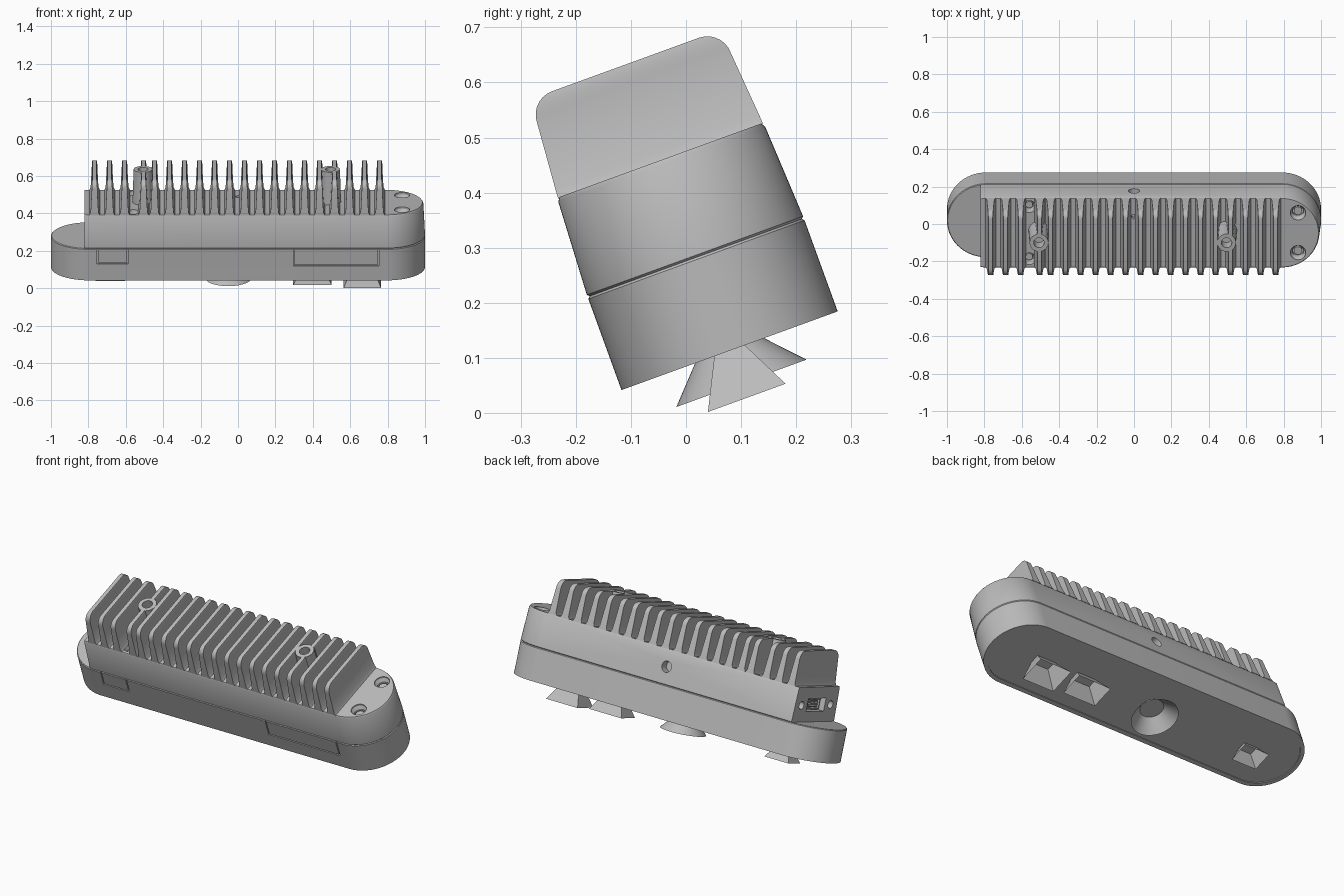
import bpy, bmesh, math
from mathutils import Matrix, Vector

if "Cube" in bpy.data.objects:
    bpy.data.objects.remove(bpy.data.objects["Cube"])

TILT = Matrix.Rotation(math.radians(20), 4, 'X')
MID = 0.113           # centre line of the housing before tilting
SPLIT, DECK, TOP = 0.259, 0.447, 0.632
END = -0.82           # flat connector end of the upper shell

grey = bpy.data.materials.new("aluminium grey")
grey.use_nodes = True
grey.diffuse_color = (0.5, 0.5, 0.5, 1)
grey.node_tree.nodes["Principled BSDF"].inputs["Base Color"].default_value = (0.5, 0.5, 0.5, 1)


def oval(x, y, rx, ry, z, n=32, turn=0.0):
    angles = [2 * math.pi * (i + turn) / n for i in range(n)]
    return [(x + rx * math.cos(a), y + ry * math.sin(a), z) for a in angles]


def rect(x, y, hx, hy, z):
    return [(x - hx, y - hy, z), (x + hx, y - hy, z), (x + hx, y + hy, z), (x - hx, y + hy, z)]


def stadium(r, z, left=-2, n=96):
    pts = oval(0, MID, r, r, z, n, 0.5)
    return [(max(x + math.copysign(0.791, x), left), y, z) for x, y, z in pts]


def loft(bm, rings, caps=True):
    rows = [[bm.verts.new(p) for p in r] for r in rings]
    for a, b in zip(rows, rows[1:]):
        for i in range(len(a)):
            j = (i + 1) % len(a)
            bm.faces.new((a[i], a[j], b[j], b[i]))
    if caps:
        bm.faces.new(rows[0][::-1])
        bm.faces.new(rows[-1])


def box(bm, centre, size):
    m = Matrix.Translation(centre) @ Matrix.Diagonal((*size, 1))
    bmesh.ops.create_cube(bm, size=1, matrix=m)


def rod(bm, centre, r, depth, axis, n=24):
    m = Matrix.Translation(centre) @ Vector((0, 0, 1)).rotation_difference(Vector(axis)).to_matrix().to_4x4()
    bmesh.ops.create_cone(bm, cap_ends=True, segments=n, radius1=r, radius2=r, depth=depth, matrix=m)


def make(name, bm):
    bmesh.ops.recalc_face_normals(bm, faces=bm.faces)
    me = bpy.data.meshes.new(name)
    bm.to_mesh(me)
    bm.free()
    ob = bpy.data.objects.new(name, me)
    me.materials.append(grey)
    bpy.context.collection.objects.link(ob)
    return ob


def carve(ob, bm):
    cutter = make("cutter", bm)
    cutter.hide_render = True
    mod = ob.modifiers.new("carve", 'BOOLEAN')
    mod.operation, mod.solver, mod.object = 'DIFFERENCE', 'EXACT', cutter
    mod.use_self = True
    dg = bpy.context.evaluated_depsgraph_get()
    ob_mesh = bpy.data.meshes.new_from_object(ob.evaluated_get(dg))
    ob.modifiers.clear()
    ob.data = ob_mesh
    bpy.data.objects.remove(cutter)


parts = []

# Lower housing with a recessed face and seam lines around the two tabs
bm = bmesh.new()
loft(bm, [stadium(0.187, 0.084), stadium(0.187, 0.079), stadium(0.209, 0.079),
          stadium(0.209, SPLIT - 0.004), stadium(0.205, SPLIT)])
lower = make("lower_housing", bm)
cut = bmesh.new()
front = MID - 0.209
for x0, x1, low in ((-0.75, -0.59, 0.174), (0.3, 0.75, 0.163)):
    for x in (x0, x1):
        box(cut, (x, front, (low + SPLIT) / 2 + 0.01), (0.006, 0.016, SPLIT - low + 0.02))
    box(cut, ((x0 + x1) / 2, front, low), (x1 - x0 + 0.006, 0.016, 0.006))
carve(lower, cut)
parts.append(lower)

# Upper housing with screw holes, rear hole and connector port
bm = bmesh.new()
loft(bm, [stadium(0.205, SPLIT, END), stadium(0.209, SPLIT + 0.004, END),
          stadium(0.200, DECK - 0.008, END), stadium(0.195, DECK, END)])
upper = make("upper_housing", bm)
screws = [(x, MID + s * d, r) for x, d, r in ((0.877, 0.113, 0.041), (-0.56, 0.148, 0.034)) for s in (-1, 1)]
cut = bmesh.new()
for x, y, r in screws:
    loft(cut, [oval(x, y, r * 0.75, r * 0.75, DECK - 0.05), oval(x, y, r * 0.75, r * 0.75, DECK - 0.025),
               oval(x, y, r, r, DECK - 0.01), oval(x, y, r, r, DECK + 0.02)])
rod(cut, (0, 0.205, DECK), 0.013, 0.06, (0, 0, 1))
rod(cut, (0, 0.31, 0.354), 0.03, 0.08, (0, 1, 0))
box(cut, (END, MID, 0.35), (0.08, 0.17, 0.07))
for s in (-1, 1):
    rod(cut, (END, MID + s * 0.14, 0.35), 0.022, 0.06, (1, 0, 0))
carve(upper, cut)
parts.append(upper)

# Screw heads
bm = bmesh.new()
for x, y, r in screws:
    rod(bm, (x, y, DECK - 0.045), r * 0.55, 0.03, (0, 0, 1), 16)
parts.append(make("screw_heads", bm))

# Connector: oval socket with a tongue
bm = bmesh.new()
for ry, rz, depth in ((0.06, 0.026, 0.022), (0.046, 0.014, 0.014)):
    for s in (-1, 1):
        box(bm, (END + 0.03, MID, 0.35 + s * rz), (depth, 2 * ry, 0.006))
        box(bm, (END + 0.03, MID + s * ry, 0.35), (depth, 0.006, 2 * rz + 0.006))
box(bm, (END + 0.03, MID, 0.35), (0.03, 0.06, 0.008))
parts.append(make("connector_port", bm))

# Cooling fins: tapered blades with rounded top corners
ROUND = 0.045
fin_rows = [(DECK - 0.002, 0.0, 0.029), (DECK + 0.015, 0.001, 0.021)]
for i in range(8):
    a = math.pi / 2 * i / 7
    fin_rows.append((TOP - ROUND + ROUND * math.sin(a), 0.011 + ROUND * (1 - math.cos(a)),
                     0.0145 - 0.0035 * math.sin(a) ** 4))
BOSSES = (-0.508, 0.495)
BOSS_Y = 0.123


def fin(bm, x, y0=None, y1=None):
    rings = []
    for z, inset, t in fin_rows:
        a = -0.085 + inset if y0 is None else y0
        b = 0.311 - inset if y1 is None else y1
        rings.append(rect(x, (a + b) / 2, t, (b - a) / 2, z))
    loft(bm, rings)


bm = bmesh.new()
for i in range(20):
    x = -0.767 + 0.0802 * i
    if i == 3:
        x = -0.505
    if any(abs(x - b) < 0.035 for b in BOSSES):
        fin(bm, x, y1=BOSS_Y - 0.042)
        fin(bm, x, y0=BOSS_Y + 0.042)
    else:
        fin(bm, x)
parts.append(make("cooling_fins", bm))

# Mounting bosses with blind holes
bm = bmesh.new()
for x in BOSSES:
    loft(bm, [oval(x, BOSS_Y, r, r, z) for r, z in
              ((0.056, DECK - 0.004), (0.05, TOP), (0.028, TOP), (0.028, TOP - 0.08))])
parts.append(make("mounting_bosses", bm))

# Flared sensor hoods on the underside, open at the bottom
FACE = 0.084
for name, x, hx, hy, z, tx, ty in (("outer_sensor_hood", 0.665, 0.1, 0.075, -0.012, 0.055, 0.027),
                                   ("inner_sensor_hood", 0.398, 0.103, 0.066, 0.0, 0.06, 0.027),
                                   ("small_sensor_hood", -0.683, 0.078, 0.056, 0.02, 0.04, 0.025)):
    bm = bmesh.new()
    loft(bm, [rect(x, MID, tx, ty, FACE), rect(x, MID, hx, hy, z)], caps=False)
    parts.append(make(name, bm))
bm = bmesh.new()
loft(bm, [oval(-0.052, MID, 0.062, 0.062, FACE, 48), oval(-0.052, MID, 0.122, 0.126, 0.016, 48)], caps=False)
parts.append(make("round_sensor_hood", bm))

# Tilt everything and shade
for ob in parts:
    ob.data.transform(TILT)
    bpy.ops.object.select_all(action='DESELECT')
    ob.select_set(True)
    bpy.context.view_layer.objects.active = ob
    bpy.ops.object.shade_smooth_by_angle(angle=math.radians(30))
